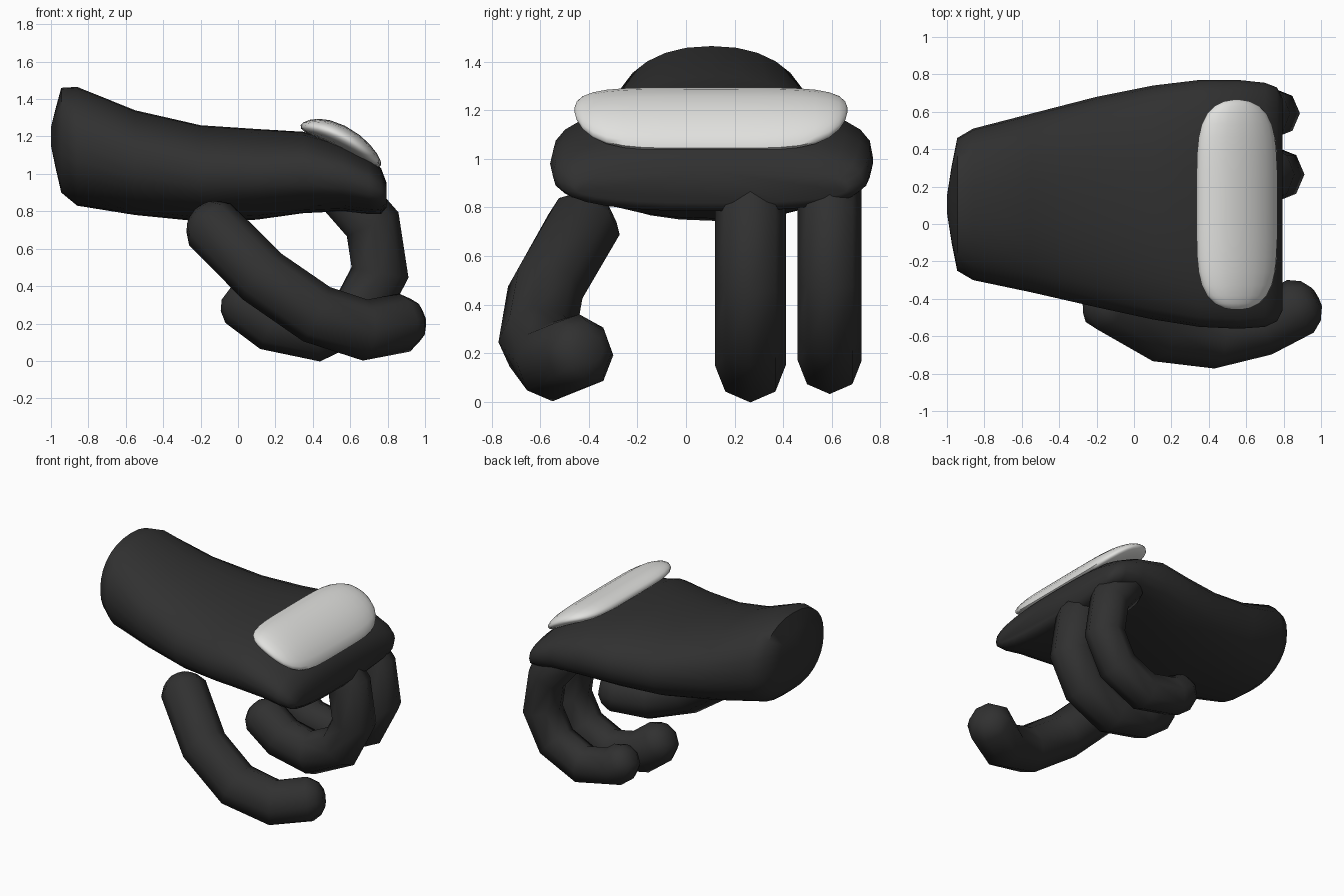
import bpy
import bmesh
import math
from mathutils import Vector

cube = bpy.data.objects.get("Cube")
if cube:
    bpy.data.objects.remove(cube)


def material(name, rgb, rough):
    m = bpy.data.materials.new(name)
    m.use_nodes = True
    m.diffuse_color = (*rgb, 1)
    node = m.node_tree.nodes["Principled BSDF"]
    node.inputs["Base Color"].default_value = (*rgb, 1)
    node.inputs["Roughness"].default_value = rough
    return m


dark = material("dark_fabric", (0.03, 0.03, 0.03), 0.8)
white = material("off_white", (0.75, 0.75, 0.73), 0.6)


def loft(name, rings, mat, angle):
    """Skin a list of closed rings of points and close both ends."""
    bm = bmesh.new()
    loops = [[bm.verts.new(p) for p in ring] for ring in rings]
    for a, b in zip(loops, loops[1:]):
        for i in range(len(a)):
            j = (i + 1) % len(a)
            bm.faces.new((a[i], a[j], b[j], b[i]))
    bm.faces.new(loops[0][::-1])
    bm.faces.new(loops[-1])
    bmesh.ops.recalc_face_normals(bm, faces=bm.faces)
    mesh = bpy.data.meshes.new(name)
    bm.to_mesh(mesh)
    bm.free()
    mesh.materials.append(mat)
    obj = bpy.data.objects.new(name, mesh)
    bpy.context.collection.objects.link(obj)
    bpy.ops.object.select_all(action="DESELECT")
    obj.select_set(True)
    bpy.context.view_layer.objects.active = obj
    bpy.ops.object.shade_smooth_by_angle(angle=math.radians(angle))
    return obj


def power(v, e):
    return math.copysign(abs(v) ** e, v)


def oval(x, y0, y1, z0, z1, e=0.9, n=28):
    """Rounded section across the hand at x."""
    return [(x, (y0 + y1) / 2 + (y1 - y0) / 2 * power(math.cos(a), e),
             (z0 + z1) / 2 + (z1 - z0) / 2 * power(math.sin(a), e))
            for a in (math.tau * i / n for i in range(n))]


# Palm and wrist: x, y range, z range
sections = [
    (-1.0, 0.06, 0.15, 1.15, 1.25),
    (-0.975, -0.1, 0.31, 1.03, 1.35),
    (-0.945, -0.25, 0.46, 0.9, 1.46),
    (-0.86, -0.3, 0.51, 0.83, 1.465),
    (-0.55, -0.365, 0.59, 0.78, 1.34),
    (-0.2, -0.445, 0.68, 0.745, 1.26),
    (0.1, -0.51, 0.74, 0.755, 1.24),
    (0.35, -0.55, 0.77, 0.79, 1.225),
    (0.56, -0.56, 0.77, 0.8, 1.16),
    (0.7, -0.55, 0.755, 0.785, 1.09),
    (0.765, -0.52, 0.73, 0.785, 1.03),
    (0.795, -0.46, 0.67, 0.82, 0.95),
]
loft("palm", [oval(*s, e=0.9 if s[0] < 0.3 else 0.78) for s in sections],
     dark, 60)


# Knuckle pad: crescent sections that shrink towards both ends
def pad_section(t, n=20):
    y = 0.103 + 0.562 * t
    size = (1 - abs(t) ** 5) ** 0.45
    ring = []
    for i in range(n):
        a = math.tau * i / n
        c, s = power(math.cos(a), 0.85), math.sin(a)
        c *= 0.215 * size
        bow = 0.05 * (1 - (c / 0.215) ** 2)
        thick = 0.055 * size * s
        ring.append((0.55 + c + 0.4 * thick, y, 1.152 - 0.5 * c + bow + thick))
    return ring


loft("knuckle_pad",
     [pad_section(0.999 * math.sin(math.pi / 2 * k / 9)) for k in range(-9, 10)],
     white, 60)


def tube(name, path, radius, sides=8):
    """Bent finger with mitred joints and rounded ends."""
    pts = [Vector(p) for p in path]
    rings = []

    def ring(centre, tangent, r, stretch=1):
        side = (Vector((0, 1, 0)) - tangent * tangent.y).normalized()
        up = tangent.cross(side)
        rings.append([centre + r * (math.cos(a) * side + stretch * math.sin(a) * up)
                      for a in (math.tau * i / sides for i in range(sides))])

    first = (pts[1] - pts[0]).normalized()
    last = (pts[-1] - pts[-2]).normalized()
    caps = ((0.62, 0.4), (0.4, 0.75))
    for off, scale in caps:
        ring(pts[0] - first * radius * off, first, radius * scale)
    for i, p in enumerate(pts):
        before = (p - pts[i - 1]).normalized() if i else first
        after = (pts[i + 1] - p).normalized() if i < len(pts) - 1 else last
        mid = (before + after).normalized()
        ring(p, mid, radius, 1 / mid.dot(after))
    for off, scale in reversed(caps):
        ring(pts[-1] + last * radius * off, last, radius * scale)
    loft(name, rings, dark, 80)


# Curled fingers share one profile; the outer one is slimmer and shorter
curl = [(0.58, 0.89), (0.72, 0.73), (0.76, 0.47), (0.65, 0.26),
        (0.42, 0.15), (0.18, 0.2), (0.02, 0.32)]
tube("inner_finger", [(x, 0.265, z) for x, z in curl], 0.146)
outer = curl[:-1] + [(0.1, 0.26)]
tube("outer_finger", [(x - 0.01, 0.592, z + 0.02) for x, z in outer], 0.132)

# Thumb
tube("thumb", [(-0.15, -0.42, 0.73), (0.13, -0.58, 0.45), (0.42, -0.615, 0.25),
               (0.68, -0.55, 0.165), (0.89, -0.44, 0.205)], 0.158)
